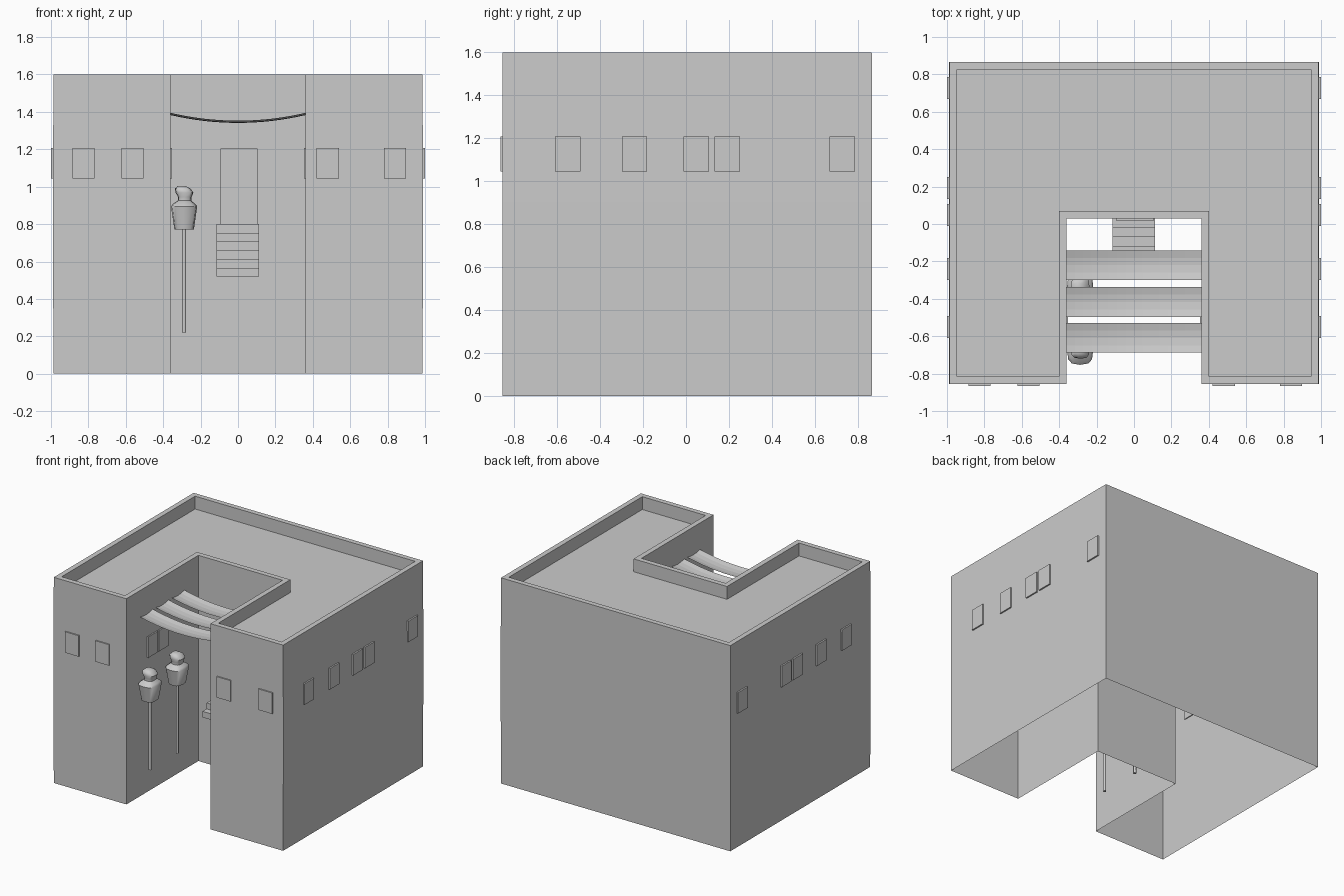
import bpy, bmesh, math

if "Cube" in bpy.data.objects:
    bpy.data.objects.remove(bpy.data.objects["Cube"])


def make_object(name, bm, smooth=False):
    bmesh.ops.recalc_face_normals(bm, faces=bm.faces[:])
    me = bpy.data.meshes.new(name)
    bm.to_mesh(me)
    bm.free()
    ob = bpy.data.objects.new(name, me)
    bpy.context.collection.objects.link(ob)
    if smooth:
        bpy.context.view_layer.objects.active = ob
        ob.select_set(True)
        bpy.ops.object.shade_smooth_by_angle(angle=math.radians(50))
        ob.select_set(False)
    return ob


def box(name, x0, x1, y0, y1, z0, z1):
    bm = bmesh.new()
    bmesh.ops.create_cube(bm, size=1)
    for v in bm.verts:
        v.co.x = x0 + (v.co.x + .5) * (x1 - x0)
        v.co.y = y0 + (v.co.y + .5) * (y1 - y0)
        v.co.z = z0 + (v.co.z + .5) * (z1 - z0)
    return make_object(name, bm)


def bridge(bm, a, b):
    n = len(a)
    for i in range(n):
        j = (i + 1) % n
        bm.faces.new((a[i], a[j], b[j], b[i]))


# U-shaped building shell, open underneath, with parapet and sunken roof
W, F, B, CX, CY, P = .987, -.855, .865, .362, .03, .04


def outline(inset, z, bulge=0):
    x, f, b = W - inset + bulge, F + inset, B - inset + bulge
    c, d = CX + inset, CY + inset
    return [(-x, f, z), (-c, f, z), (-c, d, z), (c, d, z),
            (c, f, z), (x, f, z), (x, b, z), (-x, b, z)]


bm = bmesh.new()
rings = [[bm.verts.new(p) for p in outline(*a)]
         for a in ((0, 0), (0, .9, .002), (0, 1.6), (P, 1.6), (P, 1.5))]
for a, b in zip(rings, rings[1:]):
    bridge(bm, a, b)
bm.faces.new(rings[-1])
make_object("building_shell", bm)

# Windows: front, both sides, courtyard walls
ZW0, ZW1, H, T = 1.045, 1.208, .059, .012
for x in (-.825, -.565, .48, .84):
    box("front_window", x - H, x + H, F - .01, F + .005, ZW0, ZW1)
for s in (-1, 1):
    for y in (-.55, -.24, .048, .192, .728):
        xs = sorted((s * (W - .005), s * 1.0))
        box("side_window", *xs, y - H, y + H, ZW0, ZW1)
    for y in (-.54, -.41):
        xs = sorted((s * (CX + .005), s * (CX - .01)))
        box("courtyard_window", *xs, y - H, y + H, ZW0, ZW1)

# Door and raised steps in the courtyard
box("door", -.093, .103, CY - .013, CY + .005, .8, 1.203)
for i in range(6):
    y, z = CY - .05 * i, .8 - .0467 * i
    box("step", -.116, .113, y - .05, y, z - .0467, z)

# Three sagging cloth awnings with a slightly troughed section
for yc in (-.22, -.417, -.609):
    bm = bmesh.new()
    nx, ny = 16, 4
    grid = []
    for i in range(nx + 1):
        u = 2 * i / nx - 1
        row = []
        for j in range(ny + 1):
            v = 2 * j / ny - 1
            row.append(bm.verts.new((u * CX, yc + v * .079,
                                     1.341 + .042 * u * u + .012 * v * v)))
        grid.append(row)
    for i in range(nx):
        for j in range(ny):
            bm.faces.new((grid[i][j], grid[i + 1][j], grid[i + 1][j + 1], grid[i][j + 1]))
    make_object("awning", bm)

# Busts on poles: lofted rings (z, centre x, half width, half depth)
sections = [(.77, 0, .052, .06), (.895, 0, .07, .083), (.908, 0, .06, .07),
            (.925, .002, .036, .042), (.945, .004, .036, .042),
            (.968, .002, .048, .05), (.99, -.008, .042, .045), (1.003, -.012, .022, .024)]
N = 12
for yc in (-.67, -.335):
    bm = bmesh.new()
    loops = []
    for z, cx, rx, ry in sections:
        ring = []
        for k in range(N):
            c, s = (f(2 * math.pi * k / N) for f in (math.cos, math.sin))
            # rounded-square section
            ring.append(bm.verts.new((-.288 + cx + rx * math.copysign(abs(c) ** .65, c),
                                      yc + ry * math.copysign(abs(s) ** .65, s), z)))
        loops.append(ring)
    for a, b in zip(loops, loops[1:]):
        bridge(bm, a, b)
    bm.faces.new(loops[0])
    bm.faces.new(loops[-1])
    make_object("bust", bm, smooth=True)

    bm = bmesh.new()
    bmesh.ops.create_cone(bm, cap_ends=True, segments=8, radius1=.011, radius2=.011, depth=.56)
    pole = make_object("bust_pole", bm, smooth=True)
    pole.location = (-.288, yc, .5)
